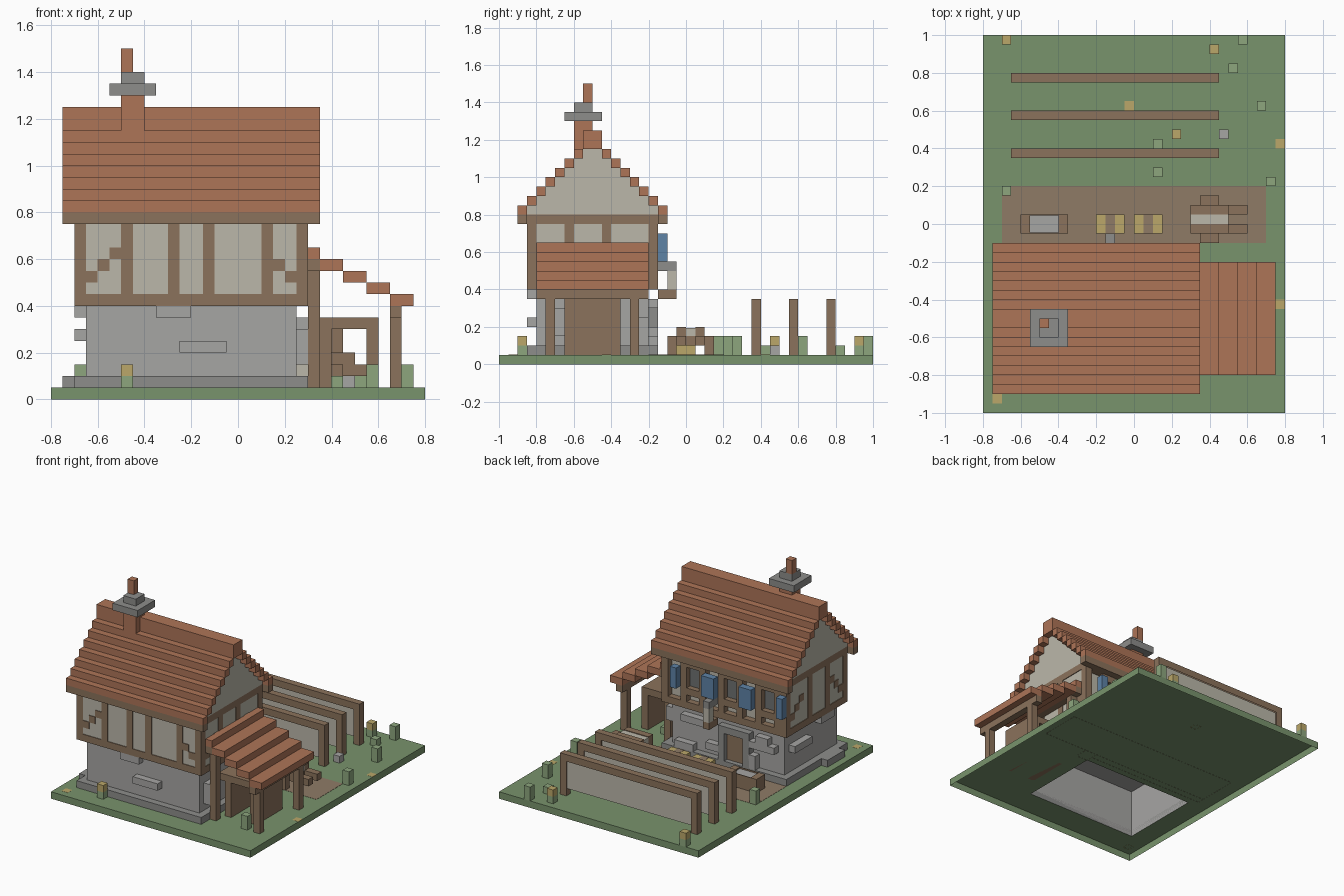
import bpy, bmesh

if "Cube" in bpy.data.objects:
    bpy.data.objects.remove(bpy.data.objects["Cube"])

U = 0.05  # all sizes below are counted in blocks of 0.05


def colour(name, r, g, b):
    m = bpy.data.materials.new(name)
    m.diffuse_color = [(c / 255) ** 2.2 for c in (r, g, b)] + [1]
    m.use_nodes = True
    m.node_tree.nodes["Principled BSDF"].inputs["Base Color"].default_value = m.diffuse_color
    return m


TILE = colour("clay_tile", 172, 116, 88)
WOOD = colour("timber", 138, 114, 92)
PLASTER = colour("plaster", 186, 182, 168)
STONE = colour("stone", 165, 164, 162)
SLATE = colour("dark_stone", 140, 140, 138)
GRASS = colour("grass", 120, 146, 108)
LEAF = colour("leaf", 140, 165, 125)
GOLD = colour("straw", 186, 166, 105)
BLUE = colour("blue_paint", 95, 130, 165)
SOIL = colour("soil", 141, 122, 102)
GLASS = colour("window_glass", 110, 112, 112)


def blocks(name, mat, items, open_bottom=False):
    """One object made of boxes (x0, x1, y0, y1, z0, z1) in block units."""
    bm = bmesh.new()
    for x0, x1, y0, y1, z0, z1 in items:
        vs = bmesh.ops.create_cube(bm, size=1)["verts"]
        for v in vs:
            v.co = ((x1 if v.co.x > 0 else x0) * U,
                    (y1 if v.co.y > 0 else y0) * U,
                    (z1 if v.co.z > 0 else z0) * U)
    if open_bottom:
        bm.normal_update()
        down = [f for f in bm.faces if f.normal.z < -0.9]
        bmesh.ops.delete(bm, geom=down, context='FACES_ONLY')
    me = bpy.data.meshes.new(name)
    bm.to_mesh(me)
    bm.free()
    me.materials.append(mat)
    ob = bpy.data.objects.new(name, me)
    bpy.context.collection.objects.link(ob)
    return ob


# Ground: hollow tray with a hole under the house
bm = bmesh.new()
xs, ys = [-16, -13, 5, 16], [-20, -16, -4, 20]
grid = [[bm.verts.new((x * U, y * U, U)) for y in ys] for x in xs]
for i in range(3):
    for j in range(3):
        if (i, j) != (1, 1):
            bm.faces.new((grid[i][j], grid[i + 1][j], grid[i + 1][j + 1], grid[i][j + 1]))
rim = [e for e in bm.edges if e.is_boundary
       and any(abs(v.co.x) > 0.79 or abs(v.co.y) > 0.99 for v in e.verts)]
new = bmesh.ops.extrude_edge_only(bm, edges=rim)["geom"]
for v in new:
    if isinstance(v, bmesh.types.BMVert):
        v.co.z = 0
bmesh.ops.recalc_face_normals(bm, faces=bm.faces)
me = bpy.data.meshes.new("ground")
bm.to_mesh(me)
bm.free()
me.materials.append(GRASS)
bpy.context.collection.objects.link(bpy.data.objects.new("ground", me))
blocks("yard_path", SOIL, [(-14, 14, -2, 4, 0.98, 1.03), (5, 6.9, -4, -2, 0.98, 1.02),
                           (-14, 5, -3, -2, 0.98, 1.02)], True)

# Stone ground floor with plinth and raised stones
blocks("stone_walls", STONE, [(-13, 5, -16, -4, 1, 8)], True)
blocks("plinth", SLATE, [(-14, 6, -17, -16, 1, 2), (-14, 6, -4, -3, 1, 2),
                         (-14, -13, -16, -4, 1, 2), (5, 6, -16, -4, 1, 2),
                         (-15, -14, -15, -11, 1, 2)], True)
blocks("raised_stones", STONE, [
    (-7, -4, -17, -16, 7, 8), (-5, -1, -17, -16, 4, 5),
    (-14, -13, -14, -11, 7, 8), (-14, -13, -9, -5, 5, 6),
    (5, 6, -15, -13, 3, 6), (5, 6, -6, -4, 5, 7),
    (-12, -8, -4, -3, 5, 6), (-11, -9, -4, -3, 6, 7), (-9, -7.5, -4, -3, 2, 4),
    (-1, 3, -4, -3, 6, 7), (-3, -1, -4, -3, 3, 4), (1, 4, -4, -3, 2, 3)])

# Back door
blocks("door", WOOD, [(-7, -4, -4, -3.7, 1, 6)], True)
blocks("door_frame", SLATE, [(-8, -7, -4, -3, 1, 6), (-4, -3, -4, -3, 1, 6),
                             (-8, -3, -4, -3, 6, 7)], True)

# Upper floor plaster, slightly behind the timber faces
blocks("upper_walls", PLASTER, [(-13.9, 5.9, -16.9, -3.9, 8.05, 15.5)])

# Timber frame: rails, posts, stepped braces
frame = [(-14, 6, -17, -16, 8, 9), (-14, 6, -4, -3, 8, 9),
         (-14, -13, -17, -3, 8, 9), (5, 6, -17, -3, 8, 9),
         (-14, 6, -17, -3, 15, 16)]
frame += [(x, x + 1, -17, -16, 8, 15) for x in (-14, -10, -6, -3, 2, 5)]
for x in (-14, 5):
    frame += [(x, x + 1, y, y + 1, 8, 15) for y in (-13, -9, -4)]
    frame += [(x, x + 1, -16 + i, -15 + i, 10 + i, 11 + i) for i in range(3)]
    frame += [(x, x + 1, -5 - i, -4 - i, 10 + i, 11 + i) for i in range(3)]
frame += [(-13 + i, -12 + i, -17, -16, 10 + i, 11 + i) for i in range(3)]
frame += [(4 - i, 5 - i, -17, -16, 10 + i, 11 + i) for i in range(2)]
blocks("timber_frame", WOOD, frame)

# Back windows with shutters
windows = [-13, -7, -1]
blocks("window_frames", WOOD, [b for x in windows for b in (
    (x, x + 1, -4, -3, 9, 15), (x + 3, x + 4, -4, -3, 9, 15),
    (x + 1, x + 3, -4, -3, 10, 11), (x + 1, x + 3, -4, -3, 14, 15))])
blocks("window_panes", GLASS, [(x + 1, x + 3, -4, -3.8, 11, 14) for x in windows])
blocks("shutters", BLUE, [(x, x + w, -3, -2, 11, 14)
                          for x, w in ((-14, 1), (-9, 2), (-3, 2), (3, 1))])

# Hanging lamp on the back wall
blocks("lamp_bracket", WOOD, [(-3, -2, -3, -1, 7, 8)])
blocks("lamp_body", PLASTER, [(-3, -2, -2, -1, 8, 10)])
blocks("lamp_cap", SLATE, [(-3, -2, -3, -1, 10, 11)])

# Stepped roof, gable infill and eaves, mirrored about the ridge at y = -10
tiles, gable = [(-15, 7, -11, -9, 23, 25)], [(-14, 6, -11, -9, 16, 23)]
for i in range(7):
    for y in (-18 + i, -3 - i):
        tiles.append((-15, 7, y, y + 1, 16 + i, 17 + i))
        if i > 0:
            gable.append((-14, 6, y, y + 1, 16, 16 + i))
blocks("roof_tiles", TILE, tiles)
blocks("gable_walls", PLASTER, gable)
blocks("eave_beams", WOOD, [(-15, 7, y, y + 1, 15, 16) for y in (-18, -3)])

# Chimney
blocks("chimney_stack", TILE, [(-10, -8, -12, -10, 21, 26)])
blocks("chimney_cap", SLATE, [(-11, -7, -13, -9, 26, 27), (-10, -8, -12, -10, 27, 28)])
blocks("chimney_pot", TILE, [(-10, -9, -11, -10, 28, 30)])

# Lean-to on the right side
blocks("lean_to_roof", TILE, [(6, 7, -16, -4, 12, 13)] +
       [(7 + 2 * i, 9 + 2 * i, -16, -4, 11 - i, 12 - i) for i in range(4)] +
       [(13, 15, -16, -4, 8, 9)])
blocks("lean_to_posts", WOOD, [b for y in (-15, -6) for b in (
    (6, 7, y, y + 1, 1, 12), (13, 14, y, y + 1, 1, 8))], True)
blocks("lean_to_beams", WOOD, [(13, 14, -16, -4, 7, 8), (6, 7, -16, -4, 11, 12)])
blocks("work_bench", WOOD, [(6, 12, -13, -7, 6, 7), (11, 12, -13, -7, 1, 6),
                            (7, 8, -13, -7, 1, 6)])

# Water trough
blocks("trough", WOOD, [(-12, -11, -1, 1, 1, 3), (-8, -7, -1, 1, 1, 3),
                        (-11, -8, -1, -0.9, 1, 3), (-11, -8, 0.9, 1, 1, 3)], True)
blocks("trough_water", STONE, [(-11, -8, -0.9, 0.9, 1, 2.8)], True)

# Straw bales with a binding strap
blocks("straw_bales", GOLD, [(x, x + 3, -1, 1, 1, 3) for x in (-4, 0)], True)
blocks("bale_straps", SOIL, [(x + 1, x + 2, -1.03, 1.03, 1, 3.03) for x in (-4, 0)], True)

# Hand cart
blocks("cart_body", WOOD, [(6, 10, -1, 2, 2, 3), (6, 10, -1, 0, 3, 4), (6, 10, 1, 2, 3, 4),
                           (10, 12, -1, 0, 2, 3), (10, 12, 1, 2, 2, 3)])
blocks("cart_load", PLASTER, [(6, 10, 0, 1, 3, 3.9)])
blocks("cart_wheels", WOOD, [(7, 9, y, y + 1, 1, 3) for y in (-2, 2)], True)

# Drying racks with cloth
rows = (7, 11, 15)
blocks("rack_frames", WOOD, [b for y in rows for b in (
    (-13, 9, y, y + 1, 6, 7), (-13, -12, y, y + 1, 1, 6), (8, 9, y, y + 1, 1, 6))], True)
blocks("rack_cloths", PLASTER, [(-12, 8, y + 0.2, y + 0.8, 2, 6.02) for y in rows])

# Plants and loose stones
low = [(10, 16), (2, 8), (8, -8)]
tall = [(11, 19), (13, 12), (2, 5), (14, 4), (-14, 3), (11, -15)]
flowers = [(-14, 19), (8, 18), (4, 9), (-10, -18)]
blocks("bushes", LEAF, [(x, x + 1, y, y + 1, 1, 2) for x, y in low + flowers] +
       [(x, x + 1, y, y + 1, 1, 3) for x, y in tall], True)
blocks("flower_heads", GOLD, [(x, x + 1, y, y + 1, 2, 3) for x, y in flowers])
blocks("ground_flowers", GOLD, [(x, x + 1, y, y + 1, 0.98, 1.02) for x, y in
                                ((-15, -19), (15, 8), (15, -9), (-1, 12))], True)
blocks("loose_stone", STONE, [(9, 10, 9, 10, 1, 2)], True)
